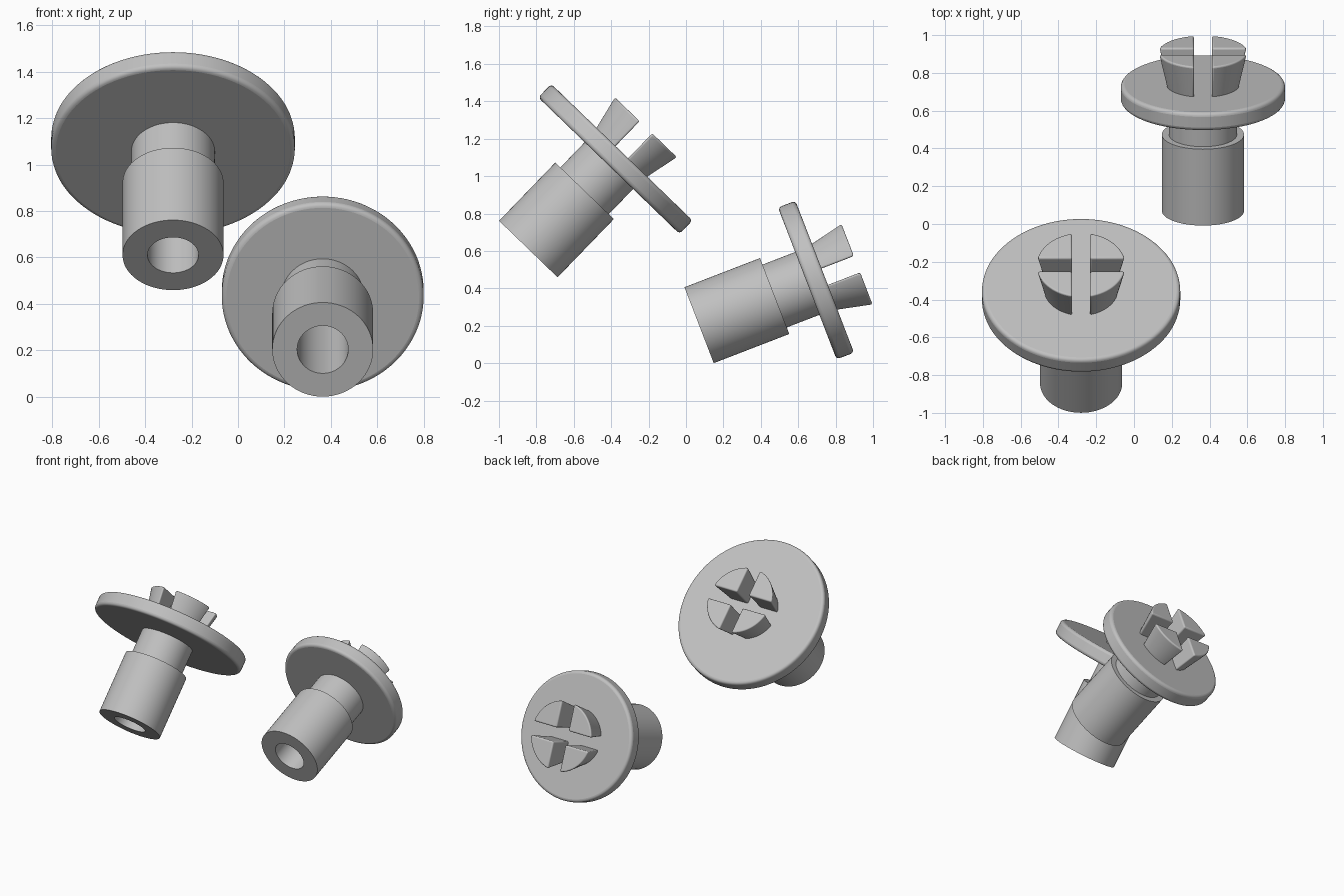
import bpy, bmesh, math
from mathutils import Matrix

cube = bpy.data.objects.get("Cube")
if cube:
    bpy.data.objects.remove(cube, do_unlink=True)

grey = bpy.data.materials.new("plain grey")
grey.use_nodes = True
grey.diffuse_color = (0.53, 0.53, 0.53, 1)
grey.node_tree.nodes["Principled BSDF"].inputs["Base Color"].default_value = grey.diffuse_color


def finish(name, bm, place, bevel=0.0):
    """Turn a bmesh into a placed, shaded object."""
    bmesh.ops.remove_doubles(bm, verts=bm.verts, dist=1e-5)
    bmesh.ops.recalc_face_normals(bm, faces=bm.faces)
    mesh = bpy.data.meshes.new(name)
    bm.to_mesh(mesh)
    bm.free()
    mesh.materials.append(grey)
    ob = bpy.data.objects.new(name, mesh)
    bpy.context.collection.objects.link(ob)
    ob.matrix_world = place
    if bevel:
        mod = ob.modifiers.new("rounded edges", "BEVEL")
        mod.width = bevel
        mod.segments = 4
        mod.limit_method = "ANGLE"
        mod.angle_limit = math.radians(40)
    bpy.ops.object.select_all(action="DESELECT")
    ob.select_set(True)
    bpy.context.view_layer.objects.active = ob
    bpy.ops.object.shade_smooth_by_angle(angle=math.radians(35))
    return ob


def lathe(name, profile, place, bevel=0.0, steps=64):
    """Spin a (radius, height) profile around the local z axis."""
    bm = bmesh.new()
    verts = [bm.verts.new((r, 0, z)) for r, z in profile]
    edges = [bm.edges.new(pair) for pair in zip(verts, verts[1:])]
    bmesh.ops.spin(bm, geom=verts + edges, cent=(0, 0, 0), axis=(0, 0, 1),
                   angle=math.tau, steps=steps, use_merge=True)
    return finish(name, bm, place, bevel)


def prong(name, place, turn, gap=0.047, steps=14):
    """Flared quarter-round prong, separated from its neighbours by a slot."""
    bm = bmesh.new()
    rings = []
    for radius, z in ((0.19, 0.69), (0.237, 0.905)):
        start = math.asin(gap / radius)
        sweep = math.pi / 2 - 2 * start
        points = [(gap, gap)]
        for i in range(steps + 1):
            a = start + sweep * i / steps
            points.append((radius * math.cos(a), radius * math.sin(a)))
        rings.append([bm.verts.new((x, y, z)) for x, y in points])
    low, high = rings
    bm.faces.new(low)
    bm.faces.new(high)
    count = len(low)
    for i in range(count):
        j = (i + 1) % count
        bm.faces.new((low[i], low[j], high[j], high[i]))
    return finish(name, bm, place @ Matrix.Rotation(turn, 4, "Z"), 0.018)


def fitting(side, base, elevation, disc_radius):
    """One fitting: hollow stepped stem, round flange and four prongs."""
    place = Matrix.Translation(base) @ Matrix.Rotation(math.radians(elevation - 90), 4, "X")
    # stem with collar, step, neck and blind bore
    lathe(side + "_stem", [(0, 0.61), (0.11, 0.61), (0.11, 0), (0.2175, 0),
                           (0.2175, 0.433), (0.18, 0.433), (0.18, 0.65), (0, 0.65)], place)
    # flange
    lathe(side + "_flange", [(0, 0.62), (disc_radius, 0.62),
                             (disc_radius, 0.72), (0, 0.72)], place, 0.02, 96)
    # prongs
    for k in range(4):
        prong(f"{side}_prong_{k + 1}", place, k * math.pi / 2)


fitting("right", (-0.28, -0.843, 0.61), 46, 0.525)
fitting("left", (0.365, 0.07, 0.203), 21.1, 0.435)
